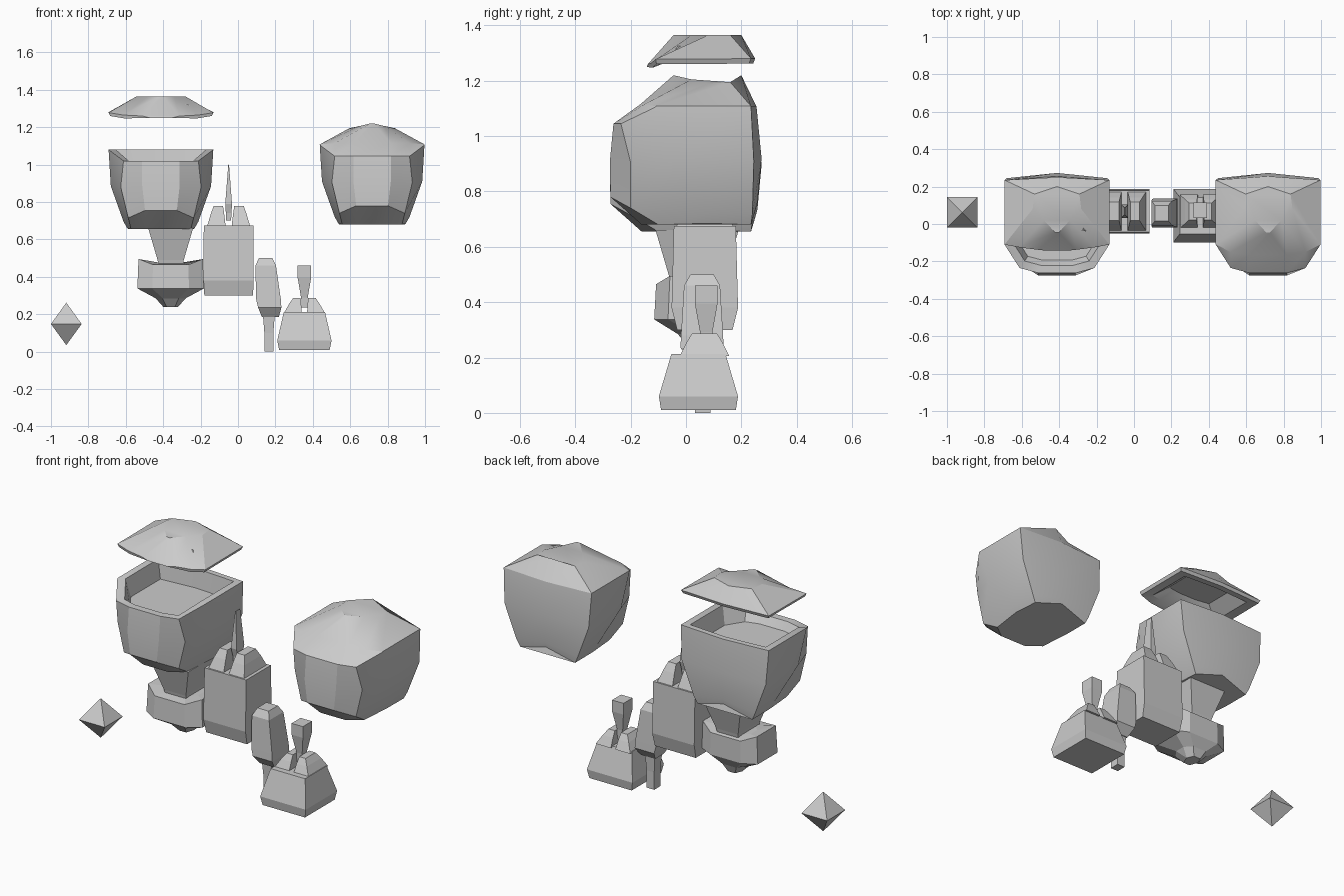
import bpy, bmesh, math

if "Cube" in bpy.data.objects:
    bpy.data.objects.remove(bpy.data.objects["Cube"])

def loft(name, rings, smooth=False):
    """Skin closed rings of equal length and cap both ends."""
    bm = bmesh.new()
    rows = [[bm.verts.new(p) for p in r] for r in rings]
    n = len(rows[0])
    for a, b in zip(rows, rows[1:]):
        for i in range(n):
            j = (i + 1) % n
            bm.faces.new((a[i], a[j], b[j], b[i]))
    bm.faces.new(rows[0][::-1])
    bm.faces.new(rows[-1])
    bmesh.ops.remove_doubles(bm, verts=bm.verts, dist=0.0005)
    bmesh.ops.recalc_face_normals(bm, faces=bm.faces)
    me = bpy.data.meshes.new(name)
    bm.to_mesh(me)
    bm.free()
    ob = bpy.data.objects.new(name, me)
    bpy.context.collection.objects.link(ob)
    if smooth:
        bpy.ops.object.select_all(action='DESELECT')
        ob.select_set(True)
        bpy.context.view_layer.objects.active = ob
        bpy.ops.object.shade_smooth_by_angle(angle=math.radians(25))
    return ob

def half(pts, cx=0, dz=0):
    """Mirror a half outline (front to back) into a closed ring."""
    right = [(cx + x, y, z + dz) for x, y, z in pts]
    left = [(cx - x, y, z + dz) for x, y, z in reversed(pts) if x > 0]
    return right + left

def stack(name, cx, cy, levels):
    """Loft centred rectangles given as (half x, half y, z[, x shift])."""
    rings = []
    for hx, hy, z, *s in levels:
        x = cx + (s[0] if s else 0)
        rings.append([(x - hx, cy - hy, z), (x + hx, cy - hy, z),
                      (x + hx, cy + hy, z), (x - hx, cy + hy, z)])
    return loft(name, rings)

def inset(ring, k, z):
    """Shrink a half outline towards the middle, at a new height."""
    return [(x * k, 0.05 + (y - 0.05) * k, z) for x, y, _ in ring]

# Shared head outlines, bottom to top
base = [(.08, -.16, .68), (.16, -.10, .68), (.18, .08, .685), (.175, .235, .68), (0, .25, .73)]
chin = [(.085, -.273, .78), (.175, -.20, .74), (.20, .08, .72), (.195, .24, .72), (0, .258, .76)]
cheek = [(.10, -.275, .91), (.215, -.20, .905), (.268, -.05, .91), (.268, .245, .91), (0, .273, .92)]
brow = [(.10, -.262, 1.045), (.20, -.235, 1.045), (.28, -.11, 1.105), (.28, .235, 1.105), (0, .255, 1.105)]
brim = [(.10, -.138, 1.115), (.20, -.125, 1.12), (.28, -.11, 1.133), (.28, .235, 1.135), (0, .25, 1.135)]
crown = [(.01, -.045, 1.22), (.07, .02, 1.205), (.13, .08, 1.19), (.12, .16, 1.195), (0, .20, 1.22)]
flat_crown = [(x, y, 1.22) for x, y, z in crown]

# Closed head
slope = [(.10, -.165, 1.115), (.20, -.15, 1.115), (.28, -.109, 1.108), (.28, .235, 1.108), (0, .254, 1.108)]
loft("closed_head", [half(r, .717) for r in (base, chin, cheek, brow, slope, crown)], True)

# Open head with a shallow recess
loft("open_head", [half(r, -.412, -.025) for r in
     (base, chin, cheek, brow, [(x * .86, .03 + (y - .03) * .86, z) for x, y, z in brow],
      inset(brow, .78, 1.0))], True)

# Head cover, hollow underneath
rim = [(x * .97, y * .97, z - .018) for x, y, z in brim]
rim[0] = (.06, -.142, 1.105)
loft("head_cover", [half(r, -.412, .145) for r in
     (inset(brim, .5, 1.18), inset(rim, .8, 1.12), rim, brim, flat_crown)], True)

# Chest and pelvis
stack("chest", -.36, .04, [(.06, .085, .42), (.07, .10, .49), (.12, .15, .66)])
def hip(w, front, back, z, raise_side=0):
    return half([(w * .55, front, z), (w, front + .05, z + raise_side),
                 (w, back - .04, z + raise_side), (w * .55, back, z)], -.36)
loft("pelvis", [hip(.04, .01, .10, .24), hip(.08, -.03, .12, .285), hip(.178, -.115, .155, .338),
                hip(.172, -.108, .155, .465, .03), hip(.10, -.04, .11, .475)])

# Limb pieces with forked joints: two humps on a block
def fork(name, cx, cy, z0, z1, out, inn, top_out, top_in, hy0, hy1):
    for side, s in (("left", -1), ("right", 1)):
        mid, hx = (out + inn) / 2, (out - inn) / 2
        tmid, thx = (top_out + top_in) / 2, (top_out - top_in) / 2
        zm = z0 + (z1 - z0) * .6
        stack(f"{name}_{side}", cx, cy, [
            (hx, hy0, z0, s * mid),
            (hx * .45 + thx * .55, hy0 * .45 + hy1 * .55, zm, s * (mid * .45 + tmid * .55)),
            (thx, hy1, z1, s * tmid)])

stack("forearm", -.05, .068, [(.13, .10, .30), (.134, .12, .38), (.133, .112, .675)])
fork("forearm_fork", -.05, .068, .67, .78, .115, .016, .08, .03, .105, .05)
stack("upper_arm", -.05, .068, [(.013, .02, .70), (.015, .022, .74), (.018, .035, .79), (.002, .02, 1.0)])

# Thigh with its peg
stack("thigh", .155, .058, [(.045, .04, .185, .018), (.062, .078, .235, .015), (.066, .076, .28, .008),
                            (.055, .065, .46, -.007), (.036, .042, .50, -.007)])
stack("shin_peg", .165, .06, [(.024, .028, 0), (.024, .028, .10), (.034, .036, .225)])

# Foot, fork and ankle peg
stack("foot", .355, .045, [(.135, .135, .01), (.145, .143, .06), (.11, .098, .212)])
fork("foot_fork", .355, .067, .205, .287, .11, .014, .06, .02, .09, .045)
stack("ankle_peg", .355, .073, [(.018, .02, .235), (.018, .022, .29), (.036, .041, .395), (.036, .041, .46)])

# Loose gem
stack("gem", -.918, .062, [(0, 0, .035), (.082, .082, .148), (0, 0, .262)])
